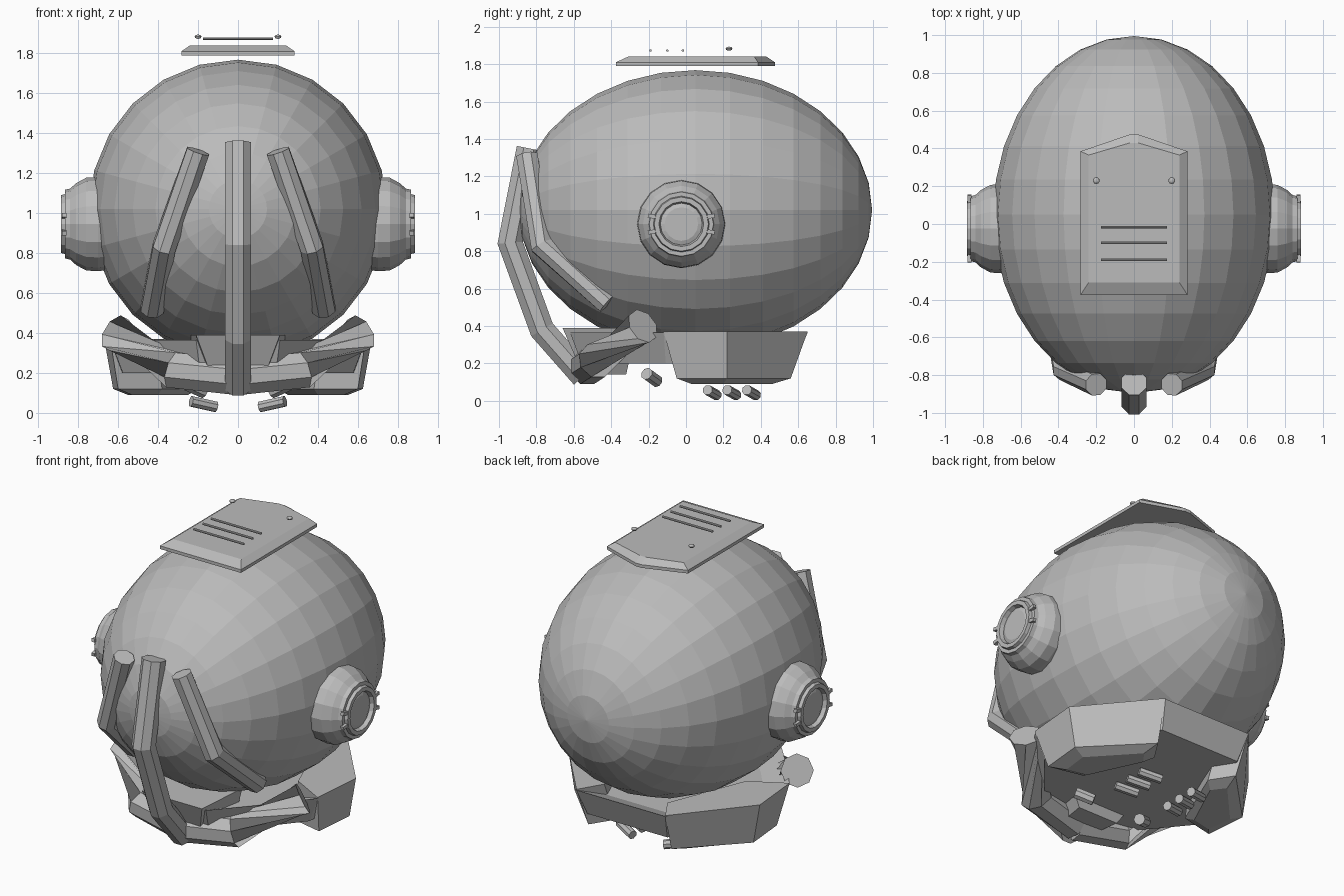
import bpy, bmesh, math
from mathutils import Vector, Matrix

if "Cube" in bpy.data.objects:
    bpy.data.objects.remove(bpy.data.objects["Cube"])

grey = bpy.data.materials.new("plain grey")
grey.diffuse_color = (0.5, 0.5, 0.5, 1)
grey.use_nodes = True
grey.node_tree.nodes["Principled BSDF"].inputs["Base Color"].default_value = grey.diffuse_color


def finish(name, bm):
    bmesh.ops.recalc_face_normals(bm, faces=bm.faces[:])
    me = bpy.data.meshes.new(name)
    bm.to_mesh(me)
    bm.free()
    me.materials.append(grey)
    ob = bpy.data.objects.new(name, me)
    bpy.context.collection.objects.link(ob)
    return ob


def loft(name, loops, closed=False, m=1):
    """Skin equal-length loops; cap the ends unless the loft closes on itself."""
    bm = bmesh.new()
    rings = [[bm.verts.new((p[0] * m, p[1], p[2])) for p in lp] for lp in loops]
    n = len(rings[0])
    pairs = list(zip(rings, rings[1:]))
    if closed:
        pairs.append((rings[-1], rings[0]))
    else:
        bm.faces.new(rings[0])
        bm.faces.new(rings[-1])
    for a, b in pairs:
        for i in range(n):
            bm.faces.new((a[i], a[(i + 1) % n], b[(i + 1) % n], b[i]))
    return finish(name, bm)


def tube(name, pts, r, sides=8, m=1):
    """Mitred straight-segment pipe."""
    P = [Vector(p) for p in pts]
    loops = []
    for i, p in enumerate(P):
        d0 = (P[i] - P[i - 1]).normalized() if i else (P[1] - P[0]).normalized()
        d1 = (P[i + 1] - P[i]).normalized() if i < len(P) - 1 else d0
        t = (d0 + d1).normalized()
        ref = Vector((1, 0, 0)) if abs(t.x) < 0.8 else Vector((0, 0, 1))
        u = (ref - t * ref.dot(t)).normalized()
        v = t.cross(u)
        k = 1 / max(0.6, t.dot(d0))
        loops.append([p + r * (u * math.cos(a) + v * k * math.sin(a))
                      for a in (2 * math.pi * (j + 0.5) / sides for j in range(sides))])
    return loft(name, loops, m=m)


def at_z(pts, z):
    return [(x, y, z) for x, y in pts]


def mirrored(pts):
    return pts + [(-x, y) for x, y in reversed(pts)]


# Main shell: egg with its poles front and back
bm = bmesh.new()
bmesh.ops.create_uvsphere(bm, u_segments=24, v_segments=16, radius=1)
bm.transform(Matrix.Translation((0, 0.05, 1.02)) @ Matrix.Diagonal((0.745, 0.945, 0.748, 1))
             @ Matrix.Rotation(math.pi / 2, 4, 'X'))
finish("helmet_shell", bm)

# Top plate with bevelled rim
plate = mirrored([(0.283, -0.375), (0.283, 0.385), (0.02, 0.475)])
plate_top = mirrored([(0.24, -0.31), (0.24, 0.365), (0.02, 0.43)])
loft("top_plate", [at_z(plate, 1.79), at_z(plate, 1.81), at_z(plate_top, 1.84)])
for i, y in enumerate((-0.19, -0.10, -0.017)):
    tube(f"top_slat_{i}", [(-0.175, y, 1.873), (0.175, y, 1.873)], 0.007)
for s in (-1, 1):
    bm = bmesh.new()
    bmesh.ops.create_uvsphere(bm, u_segments=10, v_segments=6, radius=0.018)
    bm.transform(Matrix.Translation((s * 0.2, 0.23, 1.883)) @ Matrix.Diagonal((1, 1, 0.6, 1)))
    finish("top_rivet", bm)

# Collar under the shell, with a flat floor
rim = mirrored([(0.21, -0.62), (0.46, -0.34), (0.64, -0.12), (0.66, 0.22), (0.31, 0.65)])
low = [(x * 0.9, y * 0.9) for x, y in rim]
inn = [(x * 0.75, y * 0.75) for x, y in rim]
loft("collar", [at_z(low, 0.2), at_z(rim, 0.365), at_z(inn, 0.3)])

# Chin block
chin_top = mirrored([(0.21, -0.66), (0.24, -0.3)])
chin_low = mirrored([(0.15, -0.59), (0.2, -0.3)])
chin_bot = mirrored([(0.12, -0.46), (0.14, -0.32)])
loft("chin_block", [at_z(chin_bot, 0.14), at_z(chin_low, 0.23), at_z(chin_top, 0.39)])

# Front centre pipe
tube("front_pipe", [(0, -0.84, 1.35), (0, -0.94, 0.845), (0, -0.77, 0.38), (0, -0.55, 0.13)], 0.071)

for s, side in ((1, "right"), (-1, "left")):
    # Side face pipes and the thick lower pipes
    tube(f"face_pipe_{side}", [(0.2, -0.85, 1.31), (0.37, -0.77, 0.83), (0.43, -0.42, 0.52)], 0.062, m=s)
    tube(f"jaw_pipe_{side}", [(0, -0.53, 0.18), (0.32, -0.48, 0.215), (0.615, -0.23, 0.4)], 0.098, m=s)

    # Rear side blocks of the collar
    top = [(0.64, -0.12), (0.67, 0.22), (0.31, 0.65), (0.22, 0.5), (0.42, 0.0)]
    mid = [(0.6, -0.05), (0.625, 0.22), (0.29, 0.56), (0.2, 0.42), (0.38, 0.0)]
    bot = [(0.53, 0.03), (0.55, 0.2), (0.31, 0.46), (0.25, 0.38), (0.4, 0.06)]
    loft(f"collar_block_{side}", [at_z(bot, 0.09), at_z(mid, 0.12), at_z(top, 0.37)], m=s)

    # Small pegs beneath
    for i, y in enumerate((0.14, 0.245, 0.35)):
        tube(f"peg_{side}_{i}", [(0.235, y - 0.025, 0.058), (0.11, y + 0.025, 0.03)], 0.028, m=s)
    tube(f"front_peg_{side}", [(0.26, -0.21, 0.145), (0.17, -0.155, 0.105)], 0.034, m=s)

    # Ear cup: lathe about the x axis, with a stepped ring and recessed disc
    prof = [(0.6, 0.22), (0.7, 0.236), (0.76, 0.232), (0.81, 0.205), (0.84, 0.178), (0.865, 0.172),
            (0.865, 0.15), (0.885, 0.145), (0.885, 0.12), (0.86, 0.112), (0.868, 0.09)]
    loops = [[(x, -0.025 + r * math.cos(a), 0.945 + r * math.sin(a))
              for a in (2 * math.pi * j / 16 for j in range(16))] for x, r in prof]
    loft(f"ear_cup_{side}", loops, m=s)
    for d in (-1, 1):
        for dz in (-0.035, 0.035):
            tube(f"ear_clip_{side}", [(0.87, -0.025 + d * 0.12, 0.945 + dz),
                                      (0.87, -0.025 + d * 0.178, 0.945 + dz * 1.3)], 0.015, 4, m=s)
